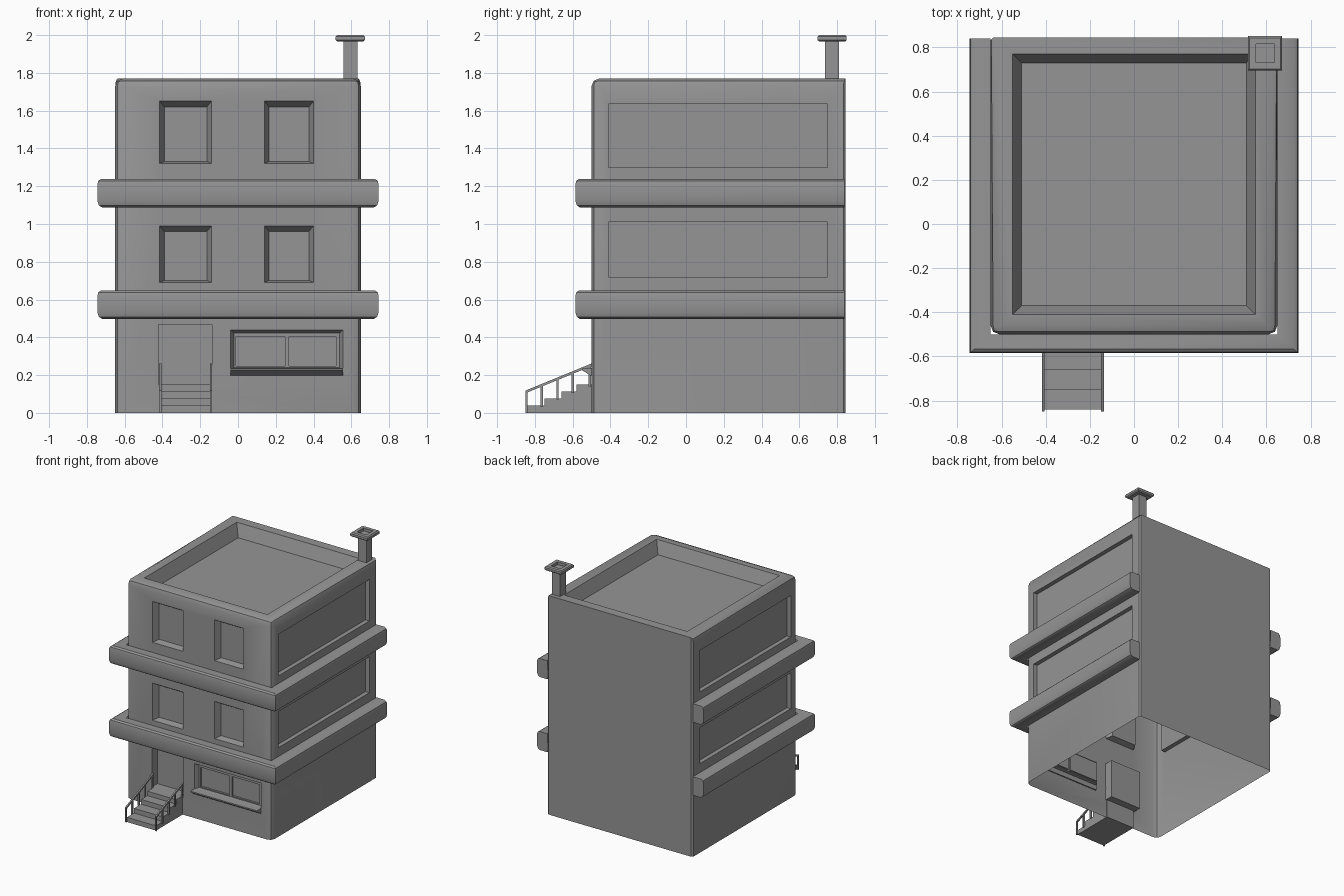
import bpy, bmesh, math

if "Cube" in bpy.data.objects:
    bpy.data.objects.remove(bpy.data.objects["Cube"])

# Dark grey plaster used everywhere
GREY = bpy.data.materials.new("dark_grey")
GREY.diffuse_color = (0.3, 0.3, 0.3, 1)
GREY.use_nodes = True
GREY.node_tree.nodes["Principled BSDF"].inputs["Base Color"].default_value = GREY.diffuse_color


def add_object(name, bm, smooth=False):
    bmesh.ops.recalc_face_normals(bm, faces=bm.faces)
    me = bpy.data.meshes.new(name)
    bm.to_mesh(me)
    bm.free()
    me.materials.append(GREY)
    ob = bpy.data.objects.new(name, me)
    bpy.context.collection.objects.link(ob)
    if smooth:
        shade(ob)
    return ob


def activate(ob):
    bpy.ops.object.select_all(action='DESELECT')
    ob.select_set(True)
    bpy.context.view_layer.objects.active = ob


def shade(ob):
    activate(ob)
    bpy.ops.object.shade_smooth_by_angle(angle=math.radians(35))


def loft(bm, rings, closed=True):
    """Skin a list of point rings with quads and cap both ends."""
    vs = [[bm.verts.new(p) for p in r] for r in rings]
    n = len(vs[0])
    for a, b in zip(vs, vs[1:]):
        for i in range(n if closed else n - 1):
            j = (i + 1) % n
            bm.faces.new((a[i], a[j], b[j], b[i]))
    bm.faces.new(vs[0])
    bm.faces.new(vs[-1])


def add_box(bm, x0, x1, y0, y1, z0, z1):
    loft(bm, [[(x0, y0, z), (x1, y0, z), (x1, y1, z), (x0, y1, z)] for z in (z0, z1)])


# Axis mappings: (u, v, depth into the wall) -> world
def front(u, v, d): return (u, -0.5 + d, v)
def right(u, v, d): return (0.65 - d, u, v)
def left(u, v, d): return (-0.65 + d, u, v)
def top(u, v, d): return (u, v, 1.77 - d)


def cut(target, place, rect, inset, depth, start=0.0):
    """Carve a tapered recess; inset = (left, right, bottom, top)."""
    u0, u1, v0, v1 = rect
    rings = []
    for d in (start - 0.02, depth):
        k = (d - start) / (depth - start)
        l, r, b, t = (k * i for i in inset)
        rings.append([place(u0 + l, v0 + b, d), place(u1 - r, v0 + b, d),
                      place(u1 - r, v1 - t, d), place(u0 + l, v1 - t, d)])
    bm = bmesh.new()
    loft(bm, rings)
    cutter = add_object("cutter", bm)
    cutter.hide_render = True
    mod = target.modifiers.new("cut", 'BOOLEAN')
    mod.operation = 'DIFFERENCE'
    mod.solver = 'EXACT'
    mod.object = cutter
    activate(target)
    bpy.ops.object.modifier_apply(modifier=mod.name)
    bpy.data.objects.remove(cutter)


def bevel(bm, test, offset, segments):
    edges = [e for e in bm.edges if test((e.verts[0].co + e.verts[1].co) / 2)]
    bmesh.ops.bevel(bm, geom=edges, offset=offset, segments=segments,
                    profile=0.5, affect='EDGES')


# Main building block with rounded front and roof edges, tighter back corners
bm = bmesh.new()
add_box(bm, -0.65, 0.65, -0.5, 0.845, 0, 1.77)
bevel(bm, lambda m: m.y > 0.8 and 0.5 < m.z < 1.2, 0.012, 1)
bevel(bm, lambda m: (m.y < -0.4 and 0.5 < m.z < 1.2) or (m.z > 1.7 and m.y < 0.8), 0.04, 2)
body = add_object("building_walls", bm)

# Roof well behind the parapet
cut(body, top, (-0.55, 0.55, -0.41, 0.77), (0.04,) * 4, 0.10)

# Upper front windows and long side windows
for z0, z1 in ((0.69, 0.99), (1.32, 1.65)):
    for x0, x1 in ((-0.415, -0.14), (0.14, 0.40)):
        cut(body, front, (x0, x1, z0, z1), (0.025, 0.025, 0.012, 0.03), 0.05)
for z0, z1 in ((0.72, 1.01), (1.30, 1.635)):
    for side in (left, right):
        cut(body, side, (-0.41, 0.75, z0, z1), (0.0,) * 4, 0.035)

# Door and wide ground-floor window with two panes
cut(body, front, (-0.42, -0.138, 0.15, 0.468), (0.0,) * 4, 0.07)
cut(body, front, (-0.04, 0.555, 0.235, 0.44), (0.018, 0.018, 0.004, 0.018), 0.035)
for x0, x1 in ((-0.01, 0.25), (0.27, 0.52)):
    cut(body, front, (x0, x1, 0.247, 0.405), (0.0,) * 4, 0.05, 0.035)

# Open underside
bm = bmesh.new()
bm.from_mesh(body.data)
under = [f for f in bm.faces if all(v.co.z < 1e-4 for v in f.verts)]
bmesh.ops.delete(bm, geom=under, context='FACES_ONLY')
bm.to_mesh(body.data)
bm.free()
shade(body)

# Ledges wrapping the front and both sides
PROFILE = [(0, 0), (0.07, 0), (0.086, 0.01), (0.095, 0.035), (0.095, 0.12),
           (0.09, 0.14), (0.075, 0.15), (0, 0.15)]
for name, z0 in (("lower_ledge", 0.498), ("upper_ledge", 1.088)):
    path = [(-1, 0.84, 0), (-1, -0.5, 1), (1, -0.5, 1), (1, 0.84, 0)]
    rings = [[(s * (0.65 + o), y - k * o * 0.9, z0 + z) for o, z in PROFILE]
             for s, y, k in path]
    bm = bmesh.new()
    loft(bm, rings, closed=False)
    add_object(name, bm, smooth=True)

# Sloped window sill
bm = bmesh.new()
SILL = [(-0.49, 0.197), (-0.505, 0.197), (-0.55, 0.226), (-0.55, 0.236), (-0.49, 0.238)]
loft(bm, [[(x, y, z) for y, z in SILL] for x in (-0.04, 0.555)])
add_object("window_sill", bm)

# Entrance stairs
STEPS = [(-0.84, 0.038), (-0.75, 0.076), (-0.66, 0.114), (-0.58, 0.15)]
profile = [(-0.49, 0.0)]
z = 0.0
for y, rise in STEPS:
    profile += [(y, z), (y, rise)]
    z = rise
profile.append((-0.49, z))
bm = bmesh.new()
loft(bm, [[(x, y, z) for y, z in profile] for x in (-0.405, -0.145)])
add_object("entrance_stairs", bm)


# Stair railings: sloped handrail on five posts
def rail_z(y):
    return 0.118 + (y + 0.85) * 0.41


for name, x in (("left_railing", -0.411), ("right_railing", -0.143)):
    bm = bmesh.new()
    w = 0.006
    loft(bm, [[(x - w, y, rail_z(y) - 0.014), (x + w, y, rail_z(y) - 0.014),
               (x + w, y, rail_z(y)), (x - w, y, rail_z(y))] for y in (-0.85, -0.498)])
    for y, base in ((-0.844, 0), (-0.764, 0.03), (-0.68, 0.07), (-0.60, 0.105), (-0.51, 0.14)):
        add_box(bm, x - w, x + w, y - w, y + w, base, rail_z(y) - 0.007)
    add_object(name, bm)

# Chimney shaft and hollow-topped cap
bm = bmesh.new()
add_box(bm, 0.558, 0.632, 0.737, 0.811, 1.70, 1.97)
add_object("chimney_shaft", bm)


def square(h, z):
    return [(0.594 + sx * h, 0.7735 + sy * h, z)
            for sx, sy in ((-1, -1), (1, -1), (1, 1), (-1, 1))]


bm = bmesh.new()
CAP = [(0.068, 1.966), (0.0775, 1.974), (0.0775, 1.992), (0.07, 2.0), (0.042, 2.0), (0.042, 1.978)]
loft(bm, [square(h, z) for h, z in CAP])
add_object("chimney_cap", bm)
